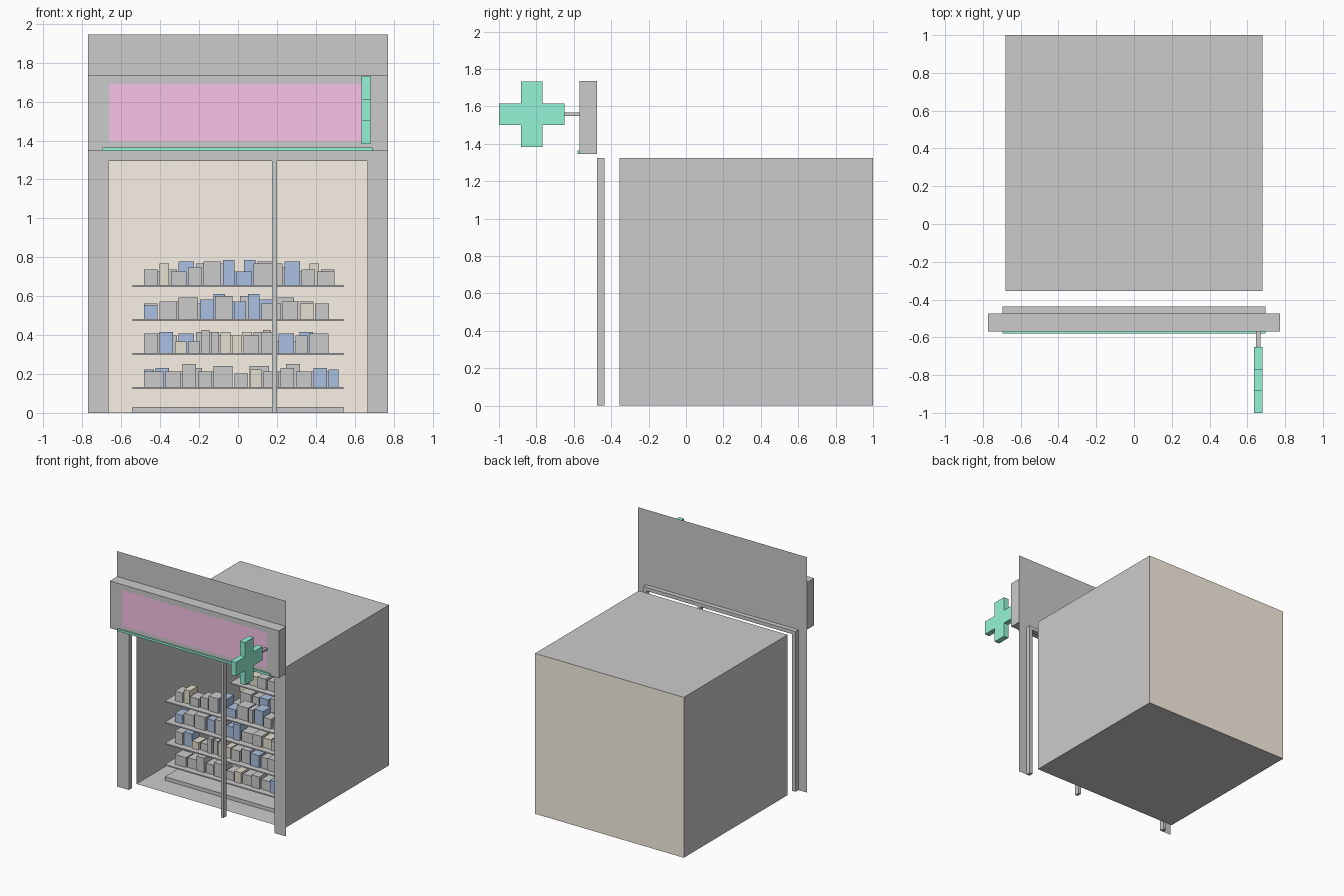
import bpy, bmesh

if "Cube" in bpy.data.objects:
    bpy.data.objects.remove(bpy.data.objects["Cube"])


def material(name, rgb):
    m = bpy.data.materials.new(name)
    m.diffuse_color = (*rgb, 1)
    m.use_nodes = True
    m.node_tree.nodes["Principled BSDF"].inputs["Base Color"].default_value = m.diffuse_color
    return m


GREEN = material("green", (0.30, 0.90, 0.68))
PINK = material("pink", (0.95, 0.55, 0.80))
BEIGE = material("beige", (0.95, 0.88, 0.78))
BLUE = material("blue", (0.40, 0.53, 0.75))
TAN = material("tan", (0.77, 0.74, 0.62))


def finish(name, bm, mat=None):
    me = bpy.data.meshes.new(name)
    bm.to_mesh(me)
    bm.free()
    ob = bpy.data.objects.new(name, me)
    bpy.context.collection.objects.link(ob)
    if mat:
        me.materials.append(mat)
    return ob


def box(name, x, y, z, mat=None):
    """Box from (min, max) ranges."""
    bm = bmesh.new()
    bmesh.ops.create_cube(bm, size=1)
    for v in bm.verts:
        v.co = [r[0] if c < 0 else r[1] for c, r in zip(v.co, (x, y, z))]
    return finish(name, bm, mat)


def sheet(name, points, y, mat=None):
    """Flat vertical polygon in the x-z plane, facing the front."""
    bm = bmesh.new()
    bm.faces.new([bm.verts.new((x, y, z)) for x, z in points])
    return finish(name, bm, mat)


def prism(name, points, axis, lo, hi, mat=None):
    """Extrude an outline given in the plane across the axis (0 = x, 1 = y)."""
    bm = bmesh.new()
    place = (lambda a, b: (lo, a, b)) if axis == 0 else (lambda a, b: (a, lo, b))
    face = bm.faces.new([bm.verts.new(place(a, b)) for a, b in points])
    new = bmesh.ops.extrude_face_region(bm, geom=[face])["geom"]
    for v in new:
        if isinstance(v, bmesh.types.BMVert):
            v.co[axis] = hi
    bmesh.ops.recalc_face_normals(bm, faces=bm.faces)
    return finish(name, bm, mat)


def arch(half, top, half_in, top_in):
    """Outline of a portal with an opening down to the floor."""
    return [(-half, 0), (-half_in, 0), (-half_in, top_in), (half_in, top_in),
            (half_in, 0), (half, 0), (half, top), (-half, top)]


# Room shell: open front, beige rear wall
W, FRONT, BACK, H = 0.68, -0.355, 1.0, 1.325
bm = bmesh.new()
ring = [(-W, 0), (W, 0), (W, H), (-W, H)]
near = [bm.verts.new((x, FRONT, z)) for x, z in ring]
far = [bm.verts.new((x, BACK, z)) for x, z in ring]
for i in range(4):
    j = (i + 1) % 4
    bm.faces.new((near[i], near[j], far[j], far[i]))
finish("room_shell", bm)
sheet("room_back_wall", ring, BACK, BEIGE)

# Shop front: thin facade, door frame and mullion
sheet("facade", arch(0.772, 1.945, 0.665, 1.295), -0.475)
prism("door_frame", arch(0.695, 1.325, 0.665, 1.295), 1, -0.475, -0.437)
box("door_mullion", (0.175, 0.2), (-0.475, -0.437), (0, 1.295))

# Sign box with coloured panel and light strip
box("sign_box", (-0.772, 0.772), (-0.57, -0.475), (1.345, 1.735))
sheet("sign_panel", [(-0.66, 1.395), (0.66, 1.395), (0.66, 1.69), (-0.66, 1.69)], -0.572, PINK)
box("sign_light_strip", (-0.697, 0.695), (-0.58, -0.57), (1.345, 1.363), GREEN)

# Projecting cross on a bracket
CY, CZ, A, B = -0.825, 1.557, 0.175, 0.057
cross = [(-B, -A), (B, -A), (B, -B), (A, -B), (A, B), (B, B),
         (B, A), (-B, A), (-B, B), (-A, B), (-A, -B), (-B, -B)]
prism("cross_sign", [(CY + a, CZ + b) for a, b in cross], 0, 0.635, 0.68, GREEN)
box("cross_bracket", (0.647, 0.669), (-0.66, -0.57), (1.548, 1.566))

# Product rows, bottom shelf first: widths and heights in hundredths, colour keys
ROWS = [
    ((10, 8, 7, 7, 10, 7, 6, 8, 7, 8, 7, 5), (8, 8, 12, 8, 11, 7, 9, 8, 10, 8, 10, 9), "gggggg" "tgggbb"),
    ((7, 7, 6, 6, 4, 4, 5, 5, 8, 8, 8, 6, 10), (10, 11, 6, 6, 12, 11, 11, 9, 9, 11, 10, 9, 10), "gbtgggttggbgg"),
    ((7, 9, 10, 7, 9, 6, 6, 10, 8, 7, 7), (7, 9, 11, 10, 12, 9, 13, 8, 9, 8, 8), "bggbgbbggtg"),
    ((7, 5, 8, 7, 9, 6, 8, 10, 4, 8, 7, 9), (8, 11, 7, 9, 12, 13, 7, 11, 11, 12, 8, 7), "gtgggbbggbgg"),
]
COLOUR = {"g": None, "b": BLUE, "t": TAN}

# Two shelving units, each a base and four stocked shelves
for unit, y0 in (("front", -0.18), ("rear", 0.67)):
    box(unit + "_shelf_base", (-0.542, 0.542), (y0, y0 + 0.18), (0, 0.03))
    for level, (widths, heights, keys) in enumerate(ROWS):
        z = 0.132 + 0.175 * level
        box(f"{unit}_shelf_{level}", (-0.542, 0.542), (y0, y0 + 0.18), (z - 0.01, z))
        items = list(zip(widths, heights, keys))
        if unit == "rear":
            items.reverse()
        x = -0.483
        for n, (w, h, key) in enumerate(items):
            w, h = w / 100, h / 100
            y = y0 + 0.045 + 0.01 * (n % 2)
            box(f"{unit}_product_{level}_{n}", (x, x + w), (y, y + 0.1), (z, z + h), COLOUR[key])
            x += w + 0.009
